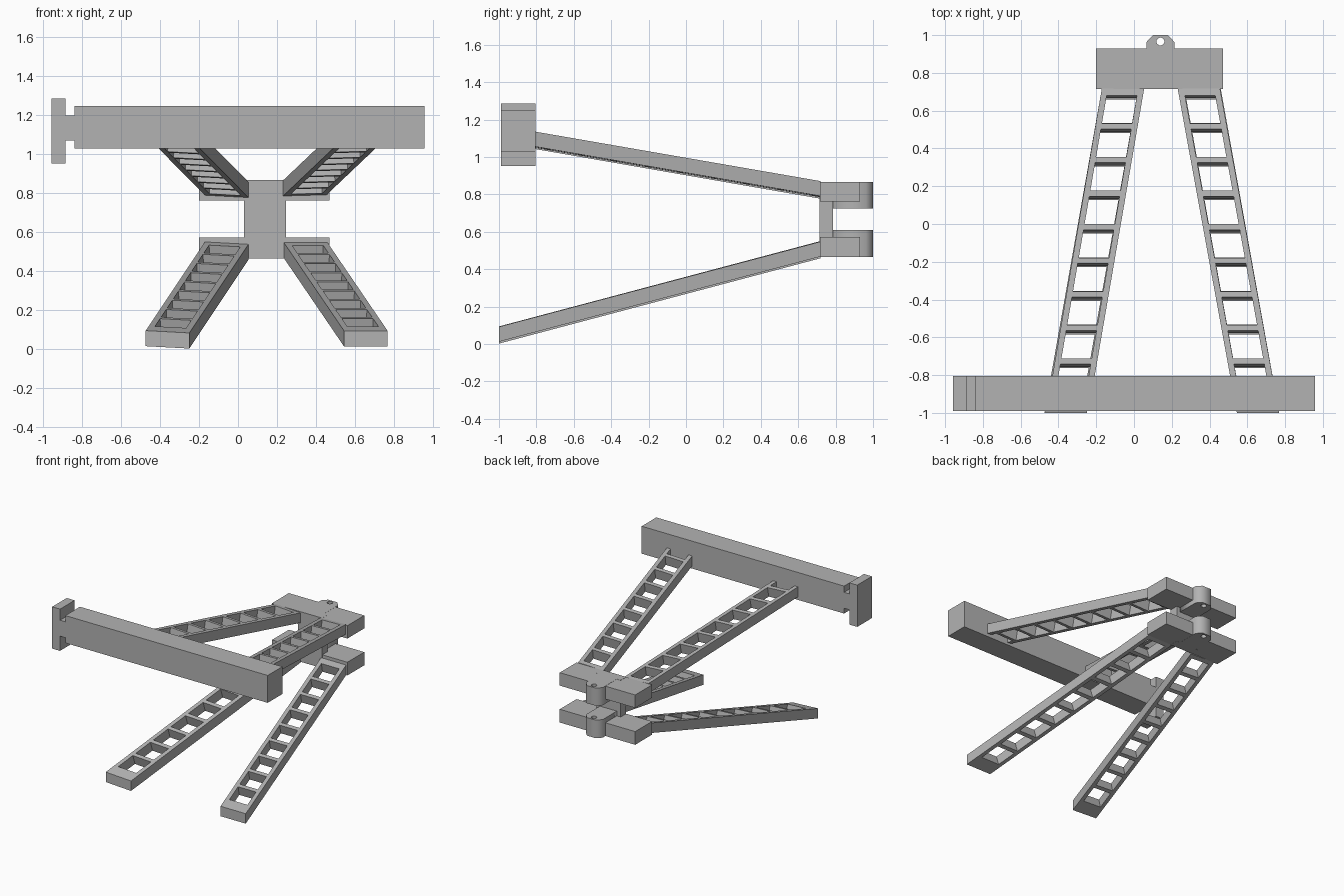
import bpy, bmesh, math
from mathutils import Vector

cube = bpy.data.objects.get("Cube")
if cube:
    bpy.data.objects.remove(cube)

grey = bpy.data.materials.new("matte_grey")
grey.use_nodes = True
grey.diffuse_color = (0.45, 0.45, 0.45, 1)
grey.node_tree.nodes["Principled BSDF"].inputs["Base Color"].default_value = (0.45, 0.45, 0.45, 1)


def add_hex(bm, corner):
    """Six-sided solid whose corners come from corner(i, j, k), each 0 or 1."""
    v = {(i, j, k): bm.verts.new(corner(i, j, k))
         for i in (0, 1) for j in (0, 1) for k in (0, 1)}
    loop = ((0, 0), (1, 0), (1, 1), (0, 1))
    for s in (0, 1):
        bm.faces.new([v[s, a, b] for a, b in loop])
        bm.faces.new([v[a, s, b] for a, b in loop])
        bm.faces.new([v[a, b, s] for a, b in loop])


def finish(name, bm):
    bmesh.ops.recalc_face_normals(bm, faces=bm.faces)
    mesh = bpy.data.meshes.new(name)
    bm.to_mesh(mesh)
    bm.free()
    mesh.materials.append(grey)
    obj = bpy.data.objects.new(name, mesh)
    bpy.context.collection.objects.link(obj)
    return obj


def box(name, x, y, z):
    bm = bmesh.new()
    add_hex(bm, lambda i, j, k: Vector((x[i], y[j], z[k])))
    return finish(name, bm)


def ladder_arm(name, front, back, hole_start, hole_end, roll=0.0):
    """Arm of two rails and square rungs; front and back are top centre points."""
    f, b = Vector(front), Vector(back)
    slope = (b.z - f.z) / (b.y - f.y)
    half, rail, thick, rung, holes = 0.112, 0.032, 0.08, 0.03, 9
    inner = half - rail

    def point(u, y, k):
        p = f.lerp(b, (y - f.y) / (b.y - f.y))
        return Vector((p.x + u, y, p.z + roll * u / half - thick * (1 - k)))

    bm = bmesh.new()
    # side rails
    for us in ((-half, -inner), (inner, half)):
        add_hex(bm, lambda i, j, k: point(us[i], (f.y, b.y)[j], k))
    # end plates and rungs, square to the slope
    pitch = (hole_end - hole_start + rung) / holes
    spans = [(hole_start + n * pitch - rung, hole_start + n * pitch) for n in range(1, holes)]
    spans += [(f.y, hole_start), (hole_end, b.y)]
    for span in spans:
        def corner(i, j, k):
            y = span[j]
            if y not in (f.y, b.y):
                y += slope * thick * (1 - k)
            return point((-inner, inner)[i], y, k)
        add_hex(bm, corner)
    return finish(name, bm)


# Cross beam with its end plate
beam_y = (-0.99, -0.805)
box("cross_beam", (-0.84, 0.957), beam_y, (1.028, 1.248))
box("beam_neck", (-0.89, -0.84), beam_y, (1.07, 1.198))
box("beam_end_plate", (-0.957, -0.887), beam_y, (0.952, 1.287))

# Rear bracket
box("bracket_web", (0.03, 0.247), (0.715, 0.785), (0.465, 0.867))
wing_x, wing_y = (-0.20, 0.47), (0.716, 0.93)
box("upper_bracket_block", wing_x, wing_y, (0.762, 0.866))
box("lower_bracket_block", wing_x, wing_y, (0.466, 0.572))


def lug(name, z0, z1):
    """Chamfered hinge lug with a round pin hole."""
    curve = bpy.data.curves.new(name, "CURVE")
    curve.dimensions = "2D"
    curve.fill_mode = "BOTH"
    curve.extrude = (z1 - z0) / 2
    cx, w = 0.14, 0.075
    outline = [(cx - w, 0.78), (cx + w, 0.78), (cx + w, 0.962),
               (cx + 0.04, 1.0), (cx - 0.04, 1.0), (cx - w, 0.962)]
    hole = [(cx + 0.021 * math.cos(a * math.pi / 8), 0.966 + 0.021 * math.sin(a * math.pi / 8))
            for a in range(16)]
    for pts in (outline, hole):
        s = curve.splines.new("POLY")
        s.points.add(len(pts) - 1)
        for p, (x, y) in zip(s.points, pts):
            p.co = (x, y, 0, 1)
        s.use_cyclic_u = True
    curve.materials.append(grey)
    obj = bpy.data.objects.new(name, curve)
    obj.location.z = (z0 + z1) / 2
    bpy.context.collection.objects.link(obj)
    bpy.ops.object.select_all(action="DESELECT")
    obj.select_set(True)
    bpy.context.view_layer.objects.active = obj
    bpy.ops.object.convert(target="MESH")


lug("upper_hinge_lug", 0.725, 0.867)
lug("lower_hinge_lug", 0.465, 0.61)

# Ladder arms running from the bracket to the beam and down to the ground
ladder_arm("upper_right_arm", (-0.34, -0.92, 1.148), (-0.058, 0.718, 0.863), -0.89, 0.68, -0.006)
ladder_arm("upper_left_arm", (0.642, -0.92, 1.152), (0.343, 0.718, 0.868), -0.89, 0.68, 0.003)
ladder_arm("lower_right_arm", (-0.362, -1.0, 0.088), (-0.058, 0.718, 0.544), -0.91, 0.66, -0.006)
ladder_arm("lower_left_arm", (0.657, -1.0, 0.092), (0.347, 0.718, 0.547), -0.91, 0.66)
